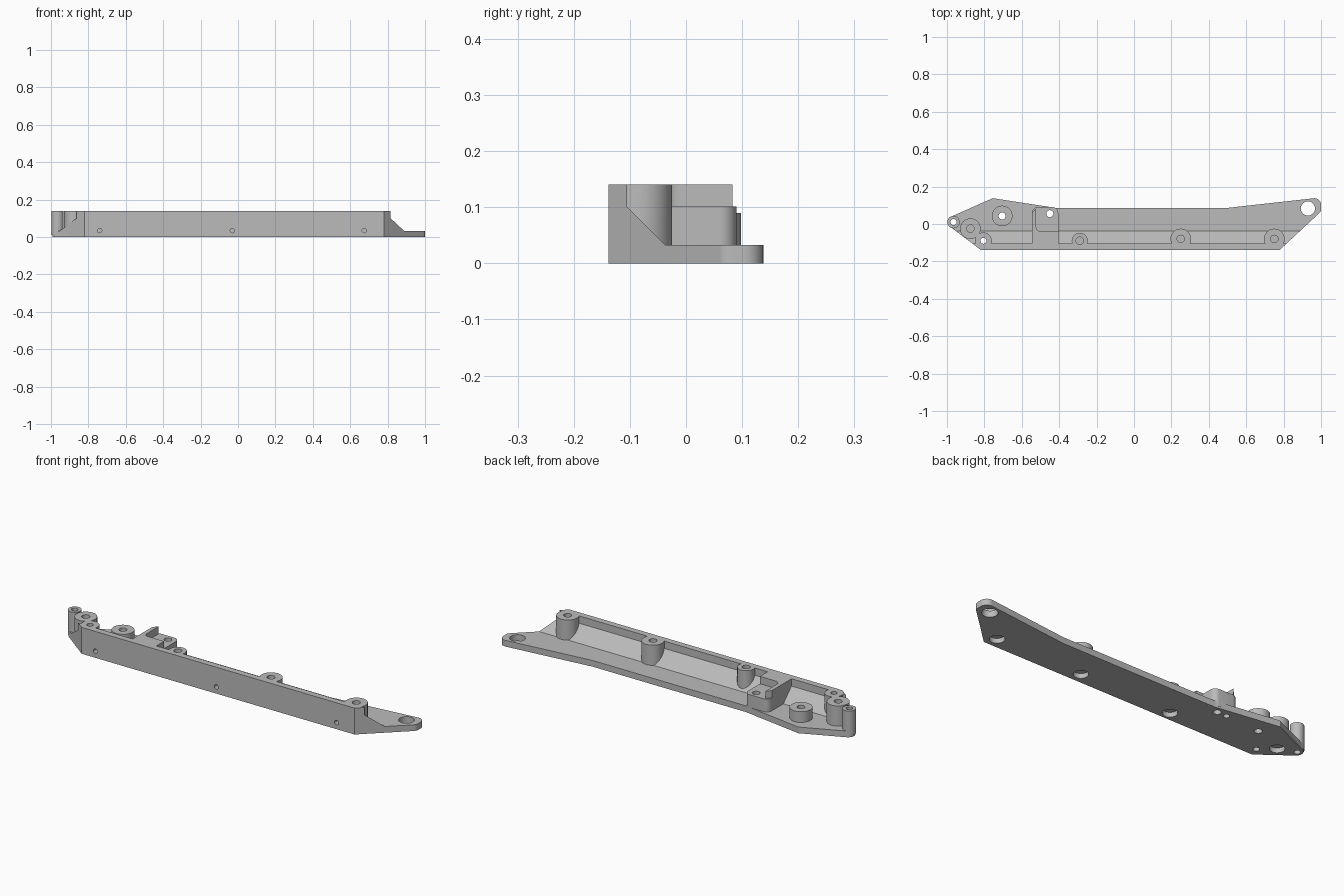
import bpy, bmesh, math
from mathutils import Vector, Matrix

if "Cube" in bpy.data.objects:
    bpy.data.objects.remove(bpy.data.objects["Cube"], do_unlink=True)

grey = bpy.data.materials.new("plain grey")
grey.use_nodes = True
grey.diffuse_color = (0.5, 0.5, 0.5, 1)
grey.node_tree.nodes["Principled BSDF"].inputs["Base Color"].default_value = (0.5, 0.5, 0.5, 1)


def rounded(corners, steps=10):
    """Outline from (x, y, radius) corners, with true arcs where radius > 0."""
    out = []
    for i, (x, y, r) in enumerate(corners):
        p = Vector((x, y))
        if r == 0:
            out.append(p)
            continue
        a = (Vector(corners[i - 1][:2]) - p).normalized()
        b = (Vector(corners[(i + 1) % len(corners)][:2]) - p).normalized()
        half = a.angle(b) / 2
        centre = p + (a + b).normalized() * r / math.sin(half)
        start = p + a * r / math.tan(half) - centre
        end = p + b * r / math.tan(half) - centre
        for s in range(steps + 1):
            out.append(centre + start.slerp(end, s / steps).normalized() * r)
    return out


def make_object(name, bm):
    bmesh.ops.recalc_face_normals(bm, faces=bm.faces)
    mesh = bpy.data.meshes.new(name)
    bm.to_mesh(mesh)
    bm.free()
    mesh.materials.append(grey)
    obj = bpy.data.objects.new(name, mesh)
    bpy.context.collection.objects.link(obj)
    return obj


def prism(name, points, low, high, along_x=False):
    """Extrude a flat outline along z, or a (y, z) section along x."""
    bm = bmesh.new()
    place = (lambda p: (low, p[0], p[1])) if along_x else (lambda p: (p[0], p[1], low))
    face = bm.faces.new([bm.verts.new(place(p)) for p in points])
    new = bmesh.ops.extrude_face_region(bm, geom=[face])["geom"]
    shift = (high - low, 0, 0) if along_x else (0, 0, high - low)
    bmesh.ops.translate(bm, vec=shift, verts=[v for v in new if isinstance(v, bmesh.types.BMVert)])
    return make_object(name, bm)


def cylinder(name, x, y, r, low, high, sides=40):
    bm = bmesh.new()
    bmesh.ops.create_cone(bm, cap_ends=True, segments=sides, radius1=r, radius2=r,
                          depth=high - low, matrix=Matrix.Translation((x, y, (low + high) / 2)))
    return make_object(name, bm)


def combine(target, tool, operation):
    mod = target.modifiers.new(operation, 'BOOLEAN')
    mod.operation, mod.solver, mod.object = operation, 'EXACT', tool
    bpy.context.view_layer.objects.active = target
    bpy.ops.object.modifier_apply(modifier=mod.name)
    bpy.data.objects.remove(tool, do_unlink=True)


TOP, FLOOR = 0.14, 0.033

# floor plate and front rail share one section, trimmed to the plan outline
section = [(-0.2, 0), (0.2, 0), (0.2, FLOOR), (-0.037, FLOOR),
           (-0.105, 0.101), (-0.105, TOP), (-0.2, TOP)]
body = prism("chassis_side_rail", section, -1.1, 1.1, along_x=True)
plan = rounded([(-0.82, -0.138, 0), (0.78, -0.138, 0), (1.0, 0.067, 0.03), (1.0, 0.142, 0.035),
                (0.49, 0.085, 0), (-0.41, 0.085, 0), (-0.755, 0.138, 0), (-1.026, 0.018, 0.035)])
combine(body, prism("plan_trim", plan, -0.1, 0.3), 'INTERSECT')

# corner bracket: low shelf with a taller L-shaped wall
shelf = rounded([(-0.545, -0.12, 0), (-0.405, -0.12, 0), (-0.405, 0.09, 0.03), (-0.545, 0.09, 0.03)])
combine(body, prism("bracket_shelf", shelf, 0.01, 0.101), 'UNION')
wall = rounded([(-0.545, -0.12, 0), (-0.405, -0.12, 0), (-0.405, -0.04, 0),
                (-0.523, -0.04, 0.025), (-0.523, 0.083, 0), (-0.545, 0.06, 0)])
combine(body, prism("bracket_wall", wall, 0.05, TOP), 'UNION')

# screw posts: x, y, radius, hole radius, height, drilled right through
posts = [(0.75, -0.08, 0.055, 0.02, TOP, False),
         (0.25, -0.08, 0.055, 0.02, TOP, False),
         (-0.29, -0.09, 0.043, 0.02, TOP, False),
         (-0.875, -0.025, 0.055, 0.02, TOP, False),
         (-0.805, -0.09, 0.045, 0.016, TOP, True),
         (-0.965, 0.01, 0.033, 0.016, TOP, True),
         (-0.705, 0.043, 0.055, 0.019, 0.09, True)]
for x, y, r, hole, height, through in posts:
    combine(body, cylinder("post", x, y, r, 0.01, height), 'UNION')
for x, y, r, hole, height, through in posts:
    low = -0.1 if through else 0.06
    combine(body, cylinder("post_hole", x, y, hole, low, 0.3, 24), 'DIFFERENCE')
    if not through:
        combine(body, cylinder("counterbore", x, y, 0.036, -0.1, 0.025, 32), 'DIFFERENCE')

# plain holes: mounting eye, shelf hole, and a locating hole below the shelf
for x, y, r, top in [(0.93, 0.083, 0.038, 0.3), (-0.45, 0.055, 0.019, 0.3), (-0.505, 0.055, 0.015, 0.05)]:
    combine(body, cylinder("hole", x, y, r, -0.1, top, 32), 'DIFFERENCE')

# small holes in the front face
for x in (-0.74, -0.03, 0.675):
    drill = cylinder("side_hole", 0, 0, 0.012, -0.06, 0.06, 20)
    drill.data.transform(Matrix.Translation((x, -0.138, 0.035)) @ Matrix.Rotation(math.pi / 2, 4, 'X'))
    combine(body, drill, 'DIFFERENCE')

bpy.ops.object.select_all(action='DESELECT')
body.select_set(True)
bpy.context.view_layer.objects.active = body
bpy.ops.object.shade_smooth_by_angle(angle=math.radians(30))
